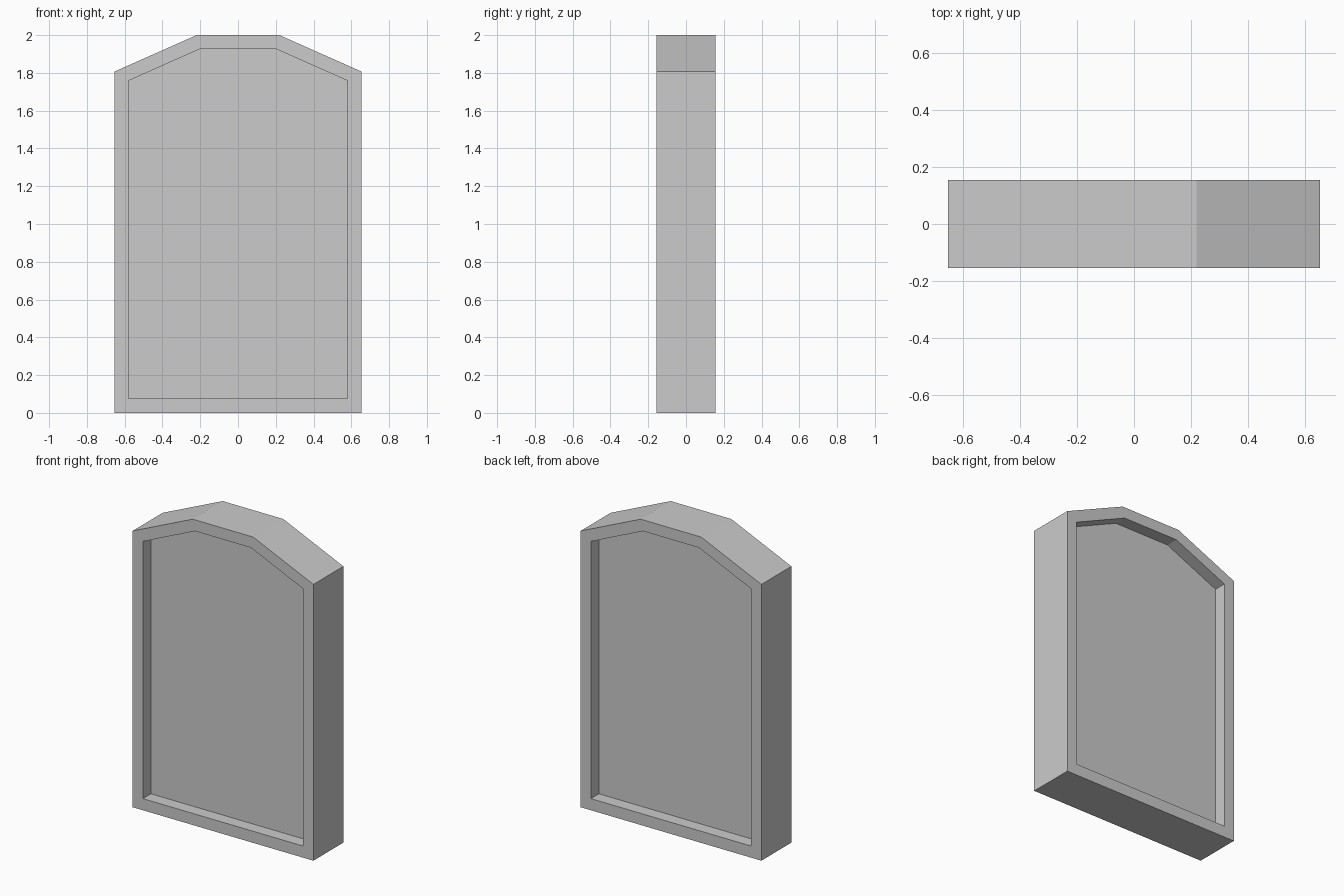
import bpy, bmesh

if "Cube" in bpy.data.objects:
    bpy.data.objects.remove(bpy.data.objects["Cube"])

HALF_DEPTH = 0.155
RECESS = 0.083


def mirrored(right):
    # closed outline from its right half, listed bottom to top
    return right + [(-x, z) for x, z in reversed(right)]


outer = mirrored([(0.654, 0.0), (0.654, 1.807), (0.219, 2.0)])
inner = mirrored([(0.58, 0.076), (0.58, 1.758), (0.203, 1.926)])

bm = bmesh.new()


def loop(points, y):
    return [bm.verts.new((x, y, z)) for x, z in points]


def bridge(a, b):
    n = len(a)
    for i in range(n):
        j = (i + 1) % n
        bm.faces.new((a[i], a[j], b[j], b[i]))


# loops from front recess floor, over the rim, round to back recess floor
loops = [
    loop(inner, -HALF_DEPTH + RECESS),
    loop(inner, -HALF_DEPTH),
    loop(outer, -HALF_DEPTH),
    loop(outer, HALF_DEPTH),
    loop(inner, HALF_DEPTH),
    loop(inner, HALF_DEPTH - RECESS),
]
for a, b in zip(loops, loops[1:]):
    bridge(a, b)

# recessed front and back panels
bm.faces.new(loops[0])
bm.faces.new(loops[-1])
bmesh.ops.recalc_face_normals(bm, faces=bm.faces)

mesh = bpy.data.meshes.new("framed_slab")
bm.to_mesh(mesh)
bm.free()
bpy.context.collection.objects.link(bpy.data.objects.new("framed_slab", mesh))
